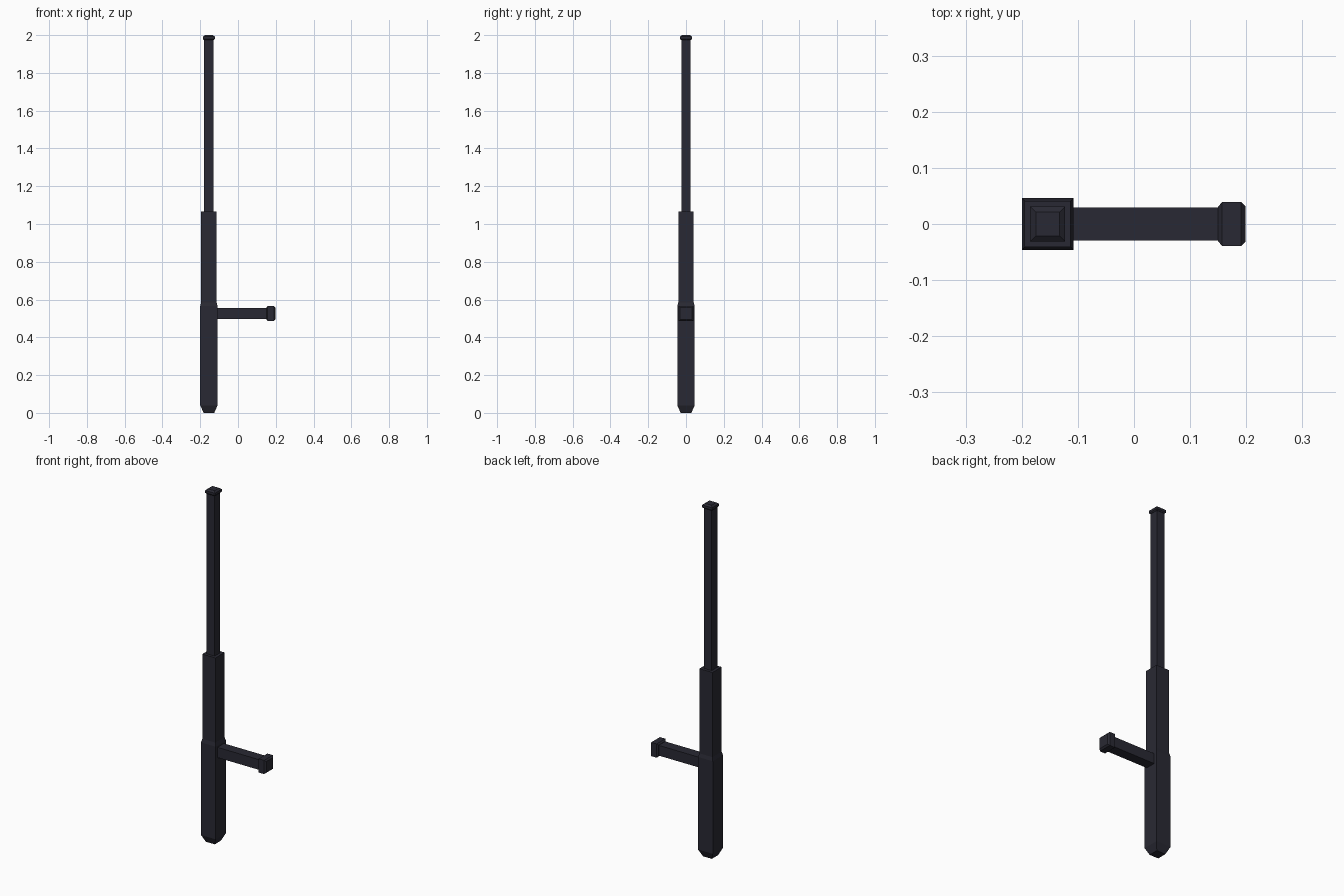
import bpy, bmesh
from mathutils import Vector

if "Cube" in bpy.data.objects:
    bpy.data.objects.remove(bpy.data.objects["Cube"])

mat = bpy.data.materials.new("dark_polymer")
mat.diffuse_color = (0.022, 0.022, 0.033, 1)
mat.use_nodes = True
mat.node_tree.nodes["Principled BSDF"].inputs["Base Color"].default_value = mat.diffuse_color

SHAFT_X = -0.154
HANDLE_Z = 0.526
CORNERS = [(-1, -1), (1, -1), (1, 1), (-1, 1)]


def square_loft(name, profile, axis):
    """Closed square-section solid; profile holds (position, half width)."""
    bm = bmesh.new()
    rings = []
    for t, h in profile:
        if axis == "Z":
            pts = [(SHAFT_X + a * h, b * h, t) for a, b in CORNERS]
        else:
            pts = [(t, a * h, HANDLE_Z + b * h) for a, b in CORNERS]
        rings.append([bm.verts.new(Vector(p)) for p in pts])
    for lo, hi in zip(rings, rings[1:]):
        for i in range(4):
            j = (i + 1) % 4
            bm.faces.new((lo[i], lo[j], hi[j], hi[i]))
    bm.faces.new(rings[0][::-1])
    bm.faces.new(rings[-1])
    bmesh.ops.recalc_face_normals(bm, faces=bm.faces)
    mesh = bpy.data.meshes.new(name)
    bm.to_mesh(mesh)
    bm.free()
    mesh.materials.append(mat)
    obj = bpy.data.objects.new(name, mesh)
    bpy.context.collection.objects.link(obj)
    return obj


# Stepped main shaft: tapered grip, middle tube, slim upper tube
square_loft("shaft", [(0, 0.028), (0.04, 0.046), (0.565, 0.046), (0.585, 0.041),
                      (1.065, 0.041), (1.065, 0.025), (1.98, 0.025)], "Z")

# Chamfered cap at the tip
square_loft("tip_cap", [(1.973, 0.026), (1.979, 0.031), (1.992, 0.031), (2.0, 0.021)], "Z")

# Side handle and its end knob
square_loft("side_handle", [(SHAFT_X + 0.04, 0.029), (0.16, 0.029)], "X")
square_loft("handle_knob", [(0.15, 0.031), (0.157, 0.039), (0.191, 0.039), (0.199, 0.031)], "X")
